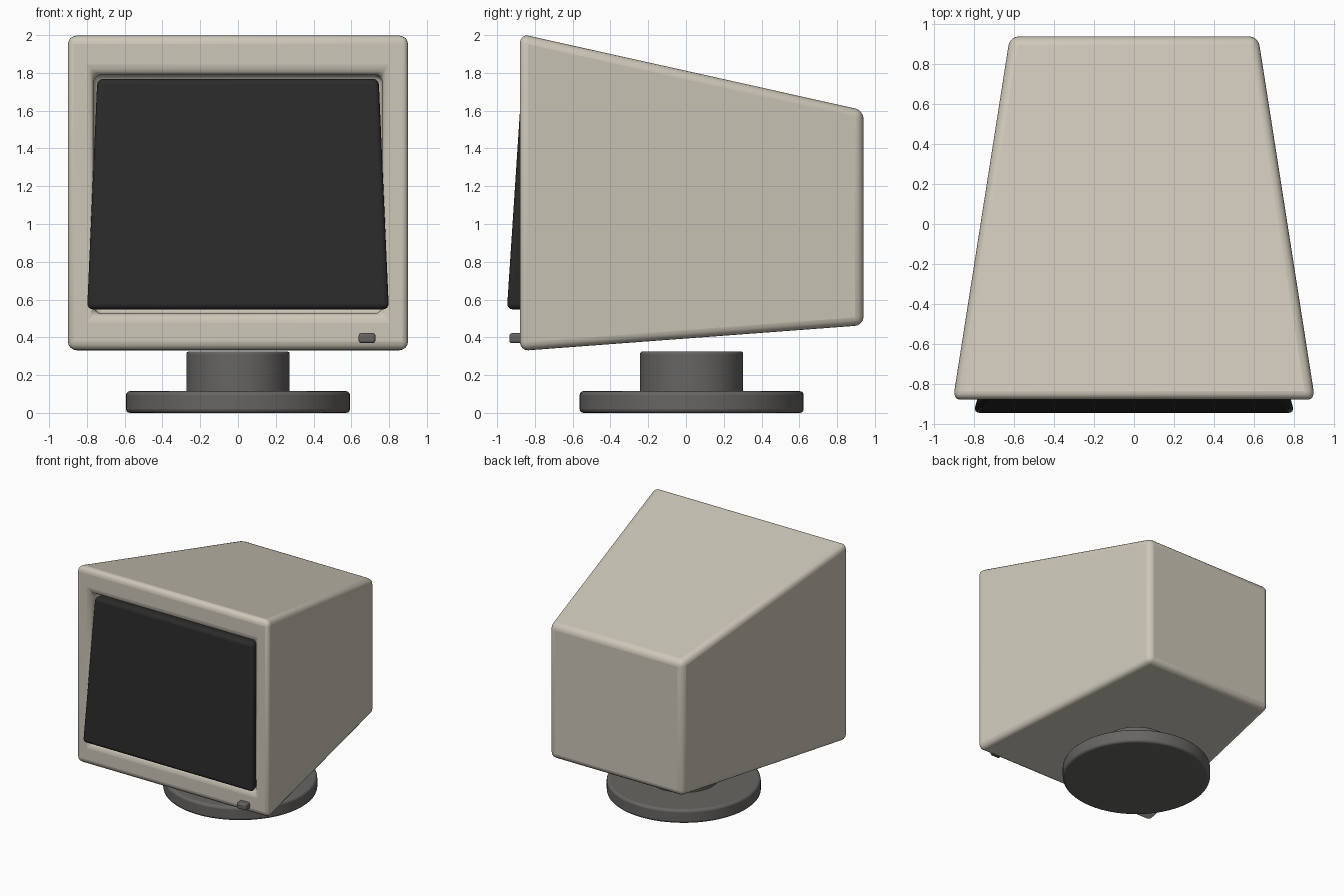
import bpy
import bmesh
from math import radians
from mathutils import Vector

if "Cube" in bpy.data.objects:
    bpy.data.objects.remove(bpy.data.objects["Cube"], do_unlink=True)


def material(name, rgb):
    mat = bpy.data.materials.new(name)
    mat.use_nodes = True
    mat.diffuse_color = (*rgb, 1)
    mat.node_tree.nodes["Principled BSDF"].inputs["Base Color"].default_value = (*rgb, 1)
    return mat


beige = material("warm beige plastic", (0.61, 0.57, 0.48))
grey = material("dark grey plastic", (0.135, 0.13, 0.122))
black = material("black glass", (0.024, 0.024, 0.024))


def finish(obj, mat, bevel, segments=4):
    """Assign colour, round the edges and smooth the shading."""
    obj.data.materials.append(mat)
    mod = obj.modifiers.new("rounded edges", "BEVEL")
    mod.width = bevel
    mod.segments = segments
    mod.limit_method = "ANGLE"
    mod.angle_limit = radians(30)
    bpy.ops.object.select_all(action="DESELECT")
    obj.select_set(True)
    bpy.context.view_layer.objects.active = obj
    bpy.ops.object.shade_smooth_by_angle(angle=radians(35))


def loft(name, front, back):
    """Join two four-cornered outlines (x, y, z) into a closed block."""
    bm = bmesh.new()
    a = [bm.verts.new(p) for p in front]
    b = [bm.verts.new(p) for p in back]
    front_face = bm.faces.new(a)
    bm.faces.new(b[::-1])
    for i in range(4):
        j = (i + 1) % 4
        bm.faces.new((a[j], a[i], b[i], b[j]))
    bmesh.ops.recalc_face_normals(bm, faces=bm.faces)
    return bm, front_face, name


def to_object(bm, name):
    mesh = bpy.data.meshes.new(name)
    bm.to_mesh(mesh)
    bm.free()
    obj = bpy.data.objects.new(name, mesh)
    bpy.context.collection.objects.link(obj)
    return obj


def outline(half_low, half_high, y_low, y_high, low, high):
    return [(-half_low, y_low, low), (half_low, y_low, low),
            (half_high, y_high, high), (-half_high, y_high, high)]


# Tapered housing with a recess in the front
bm, face, name = loft("monitor_housing",
                      outline(0.907, 0.907, -0.88, -0.88, 0.328, 2.007),
                      outline(0.622, 0.622, 0.94, 0.94, 0.464, 1.602))
bmesh.ops.inset_region(bm, faces=[face], thickness=0.1)
opening = outline(0.765, 0.765, -0.88, -0.88, 0.525, 1.79)
for vert in face.verts:
    vert.co = min((Vector(p) for p in opening), key=lambda p: (p - vert.co).length)
floor = bmesh.ops.extrude_discrete_faces(bm, faces=[face])["faces"][0]
bmesh.ops.translate(bm, verts=floor.verts, vec=(0, 0.12, 0))
finish(to_object(bm, name), beige, 0.045)

# Tilted screen, wider at its lower edge
bm, face, name = loft("screen",
                      outline(0.806, 0.748, -0.948, -0.868, 0.548, 1.768),
                      outline(0.75, 0.735, -0.75, -0.75, 0.548, 1.768))
finish(to_object(bm, name), black, 0.03)

# Power button at the lower left of the bezel
bm, face, name = loft("power_button",
                      outline(0.044, 0.044, -0.935, -0.935, 0.37, 0.422),
                      outline(0.044, 0.044, -0.86, -0.86, 0.37, 0.422))
bmesh.ops.translate(bm, verts=bm.verts, vec=(0.683, 0, 0))
finish(to_object(bm, name), grey, 0.012, 3)

# Round swivel stand
for name, radius, low, high, bevel in (("stand_base", 0.593, 0, 0.115, 0.02),
                                       ("stand_neck", 0.273, 0.09, 0.325, 0.012)):
    bpy.ops.mesh.primitive_cylinder_add(vertices=64, radius=radius, depth=high - low,
                                        location=(0, 0.03, (low + high) / 2))
    disc = bpy.context.object
    disc.name = name
    finish(disc, grey, bevel, 3)
